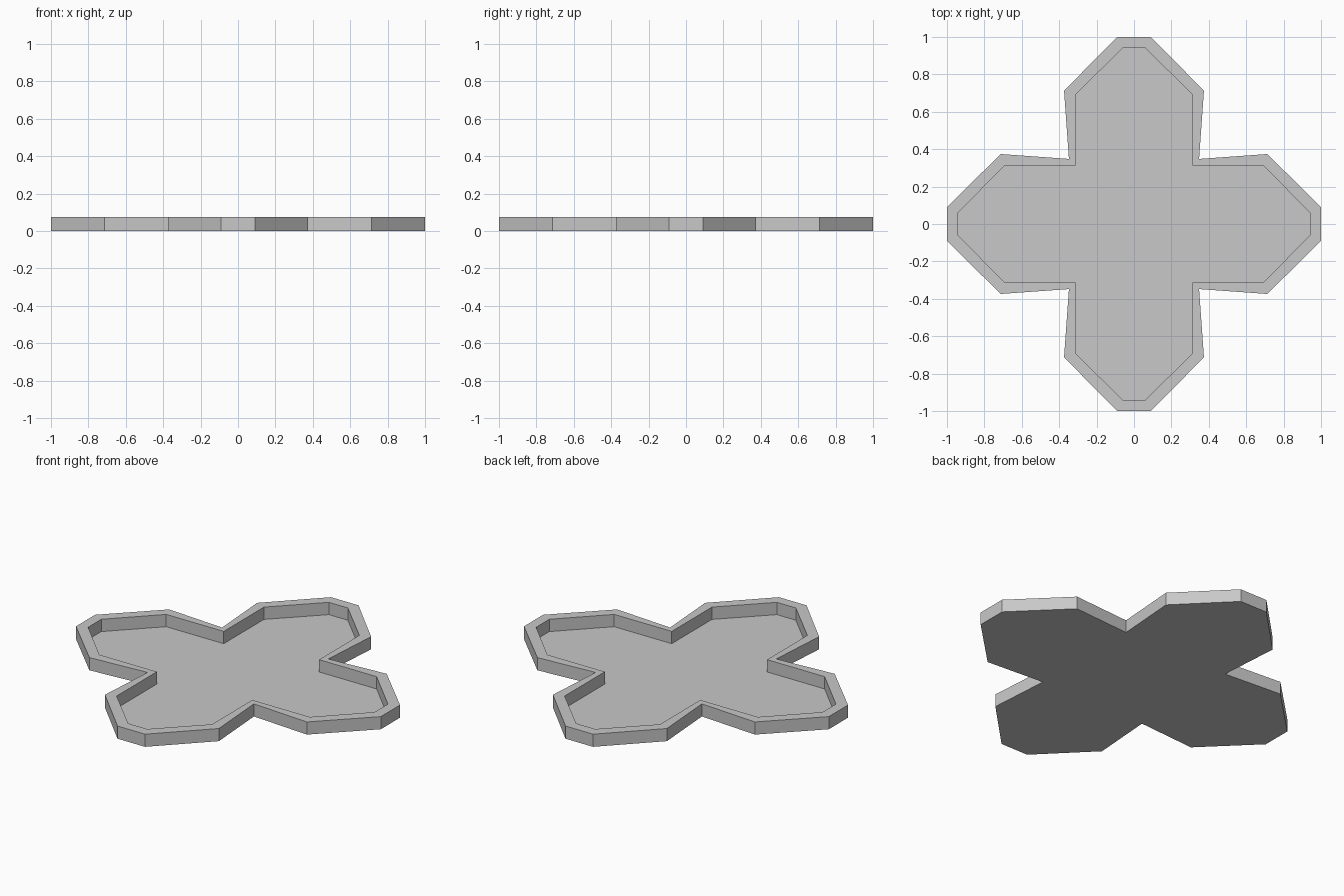
import bpy
import bmesh
from mathutils import Matrix, Vector
from math import pi

HEIGHT = 0.075
FLOOR = 0.002

if "Cube" in bpy.data.objects:
    bpy.data.objects.remove(bpy.data.objects["Cube"], do_unlink=True)

grey = bpy.data.materials.new("plain grey")
grey.use_nodes = True
colour = (0.58, 0.58, 0.58, 1)
grey.diffuse_color = colour
grey.node_tree.nodes["Principled BSDF"].inputs["Base Color"].default_value = colour


def cross_outline(arm):
    """Repeat the points of one arm around the centre, anticlockwise."""
    points = []
    for turn in range(4):
        spin = Matrix.Rotation(turn * pi / 2, 3, "Z")
        points += [spin @ Vector((x, y, 0)) for x, y in arm]
    return points


# One arm pointing to +y: inner corner, shoulder, then the blunt tip
outer = cross_outline([(0.348, 0.348), (0.374, 0.713), (0.09, 1), (-0.09, 1), (-0.374, 0.713)])
inner = cross_outline([(0.313, 0.313), (0.313, 0.69), (0.062, 0.94), (-0.062, 0.94), (-0.313, 0.69)])

bm = bmesh.new()


def ring(outline, z):
    return [bm.verts.new((p.x, p.y, z)) for p in outline]


def bridge(a, b):
    for i in range(len(a)):
        j = (i + 1) % len(a)
        bm.faces.new((a[i], a[j], b[j], b[i]))


# Tray: base, outer wall, flat rim, inner wall and recessed floor
loops = [ring(outer, 0), ring(outer, HEIGHT), ring(inner, HEIGHT), ring(inner, FLOOR)]
for lower, upper in zip(loops, loops[1:]):
    bridge(lower, upper)
bm.faces.new(loops[0][::-1])
bm.faces.new(loops[-1])
bmesh.ops.recalc_face_normals(bm, faces=bm.faces)

mesh = bpy.data.meshes.new("cross_tray")
bm.to_mesh(mesh)
bm.free()
mesh.materials.append(grey)
tray = bpy.data.objects.new("cross_tray", mesh)
bpy.context.collection.objects.link(tray)
